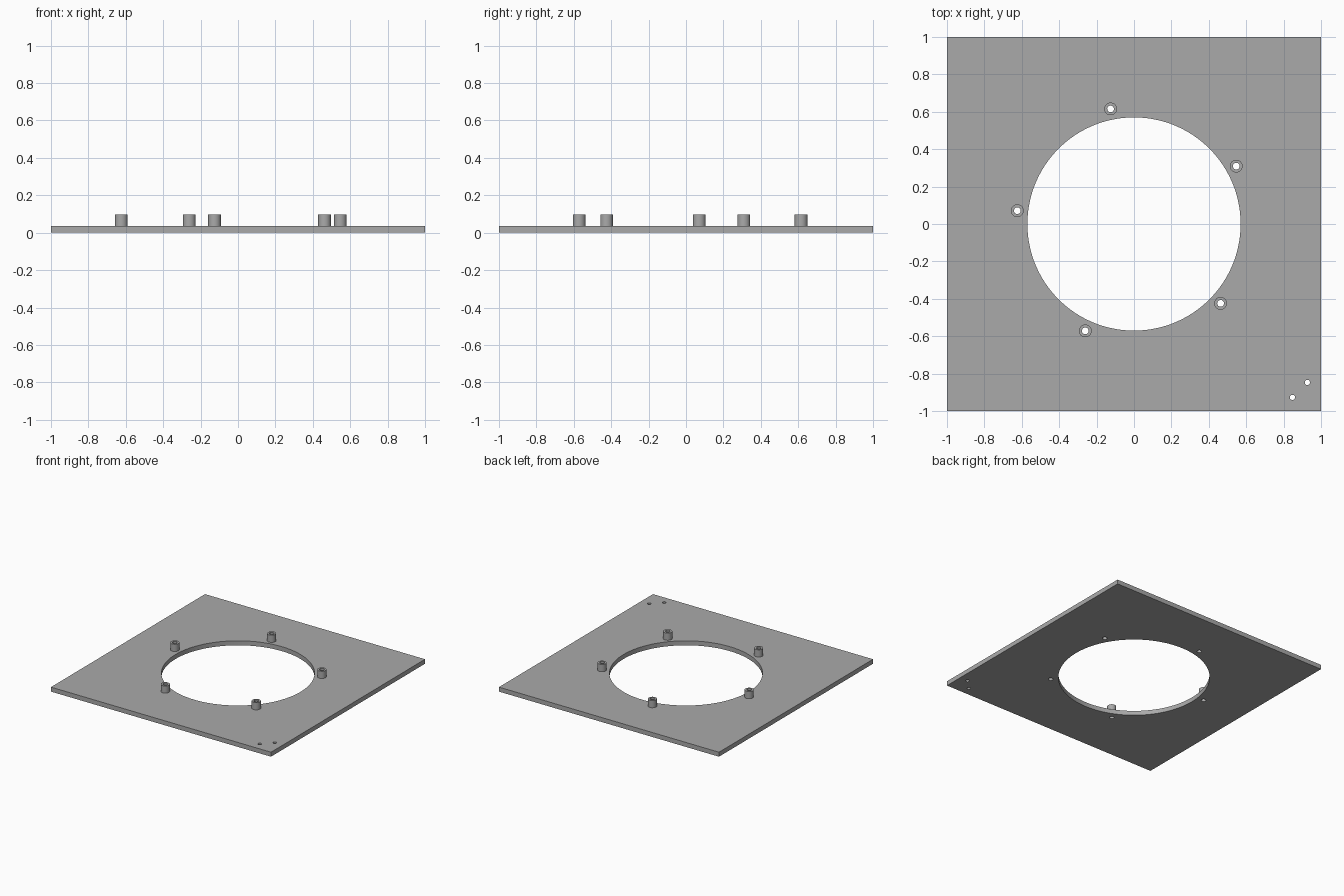
import bpy
import math

if "Cube" in bpy.data.objects:
    bpy.data.objects.remove(bpy.data.objects["Cube"], do_unlink=True)

PLATE_H, TOP = 0.037, 0.096
OPENING_R, POST_RING_R = 0.57, 0.628
POST_R, BORE_R, PIN_R = 0.034, 0.018, 0.014

grey = bpy.data.materials.new("plain grey")
grey.use_nodes = True
colour = (0.4, 0.4, 0.4, 1)
grey.diffuse_color = colour
grey.node_tree.nodes["Principled BSDF"].inputs["Base Color"].default_value = colour


def cylinder(name, x, y, radius, low, high, sides):
    bpy.ops.mesh.primitive_cylinder_add(
        vertices=sides, radius=radius, depth=high - low,
        location=(x, y, (low + high) / 2))
    obj = bpy.context.object
    obj.name = name
    obj.data.materials.append(grey)
    return obj


def drill(obj, cutters):
    """Cut the holes, bake the result and smooth the round walls."""
    for cutter in cutters:
        mod = obj.modifiers.new("hole", "BOOLEAN")
        mod.operation = "DIFFERENCE"
        mod.solver = "EXACT"
        mod.object = cutter
    bpy.ops.object.select_all(action="DESELECT")
    obj.select_set(True)
    bpy.context.view_layer.objects.active = obj
    bpy.ops.object.convert(target="MESH")
    bpy.ops.object.shade_smooth_by_angle(angle=math.radians(30))


# Five posts evenly spaced around the central opening
angles = [math.radians(29.5 + 72 * i) for i in range(5)]
spots = [(POST_RING_R * math.cos(a), POST_RING_R * math.sin(a)) for a in angles]

# Cutters: central opening, post bores and two corner pin holes
opening = cylinder("opening_cutter", 0, 0, OPENING_R, -0.1, 0.2, 128)
bores = [cylinder("bore_cutter", x, y, BORE_R, -0.1, 0.2, 32) for x, y in spots]
pins = [cylinder("pin_cutter", x, y, PIN_R, -0.1, 0.2, 32)
        for x, y in ((0.847, -0.927), (0.927, -0.847))]
cutters = [opening] + bores + pins

# Square base plate
bpy.ops.mesh.primitive_cube_add(size=1, location=(0, 0, PLATE_H / 2))
plate = bpy.context.object
plate.name = "base_plate"
plate.scale = (2, 2, PLATE_H)
bpy.ops.object.transform_apply(location=False, rotation=False, scale=True)
plate.data.materials.append(grey)
drill(plate, cutters)

# Hollow mounting posts
for i, ((x, y), bore) in enumerate(zip(spots, bores)):
    post = cylinder(f"mounting_post_{i + 1}", x, y, POST_R, PLATE_H, TOP, 48)
    drill(post, [bore])

# The cutters are no longer needed
for cutter in cutters:
    bpy.data.objects.remove(cutter, do_unlink=True)
